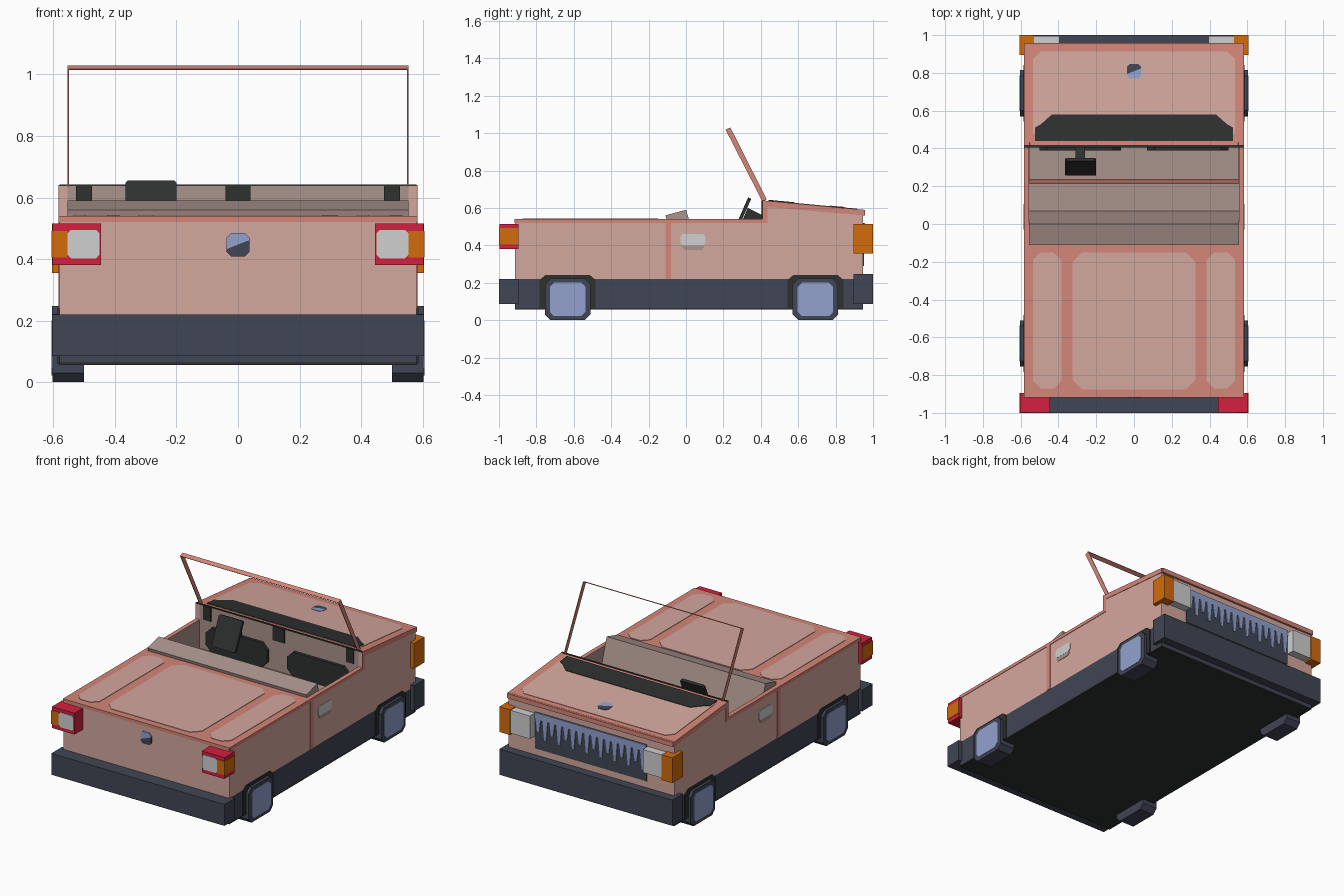
import bpy, bmesh
from mathutils import Vector

if "Cube" in bpy.data.objects:
    bpy.data.objects.remove(bpy.data.objects["Cube"])


def colour(name, r, g, b):
    m = bpy.data.materials.new(name)
    lin = [((c / 255 + 0.055) / 1.055) ** 2.4 for c in (r, g, b)] + [1]
    m.diffuse_color = lin
    m.use_nodes = True
    m.node_tree.nodes["Principled BSDF"].inputs["Base Color"].default_value = lin
    return m


PAINT = colour("pale pink paint", 212, 168, 158)
TRIM = colour("salmon trim", 212, 134, 120)
CABIN = colour("dusty interior", 170, 147, 140)
SLATE = colour("slate plastic", 64, 70, 85)
BLACK = colour("black plastic", 46, 49, 47)
BLUE = colour("pale blue metal", 146, 162, 206)
RED = colour("red lamp", 212, 32, 62)
AMBER = colour("amber lamp", 212, 108, 12)
CLEAR = colour("clear lamp", 208, 208, 208)

X, Y, Z = Vector((1, 0, 0)), Vector((0, 1, 0)), Vector((0, 0, 1))


def prism(name, pts, origin, u, v, depth, *mats):
    """Outline in the plane u, v, extruded along u x v."""
    bm = bmesh.new()
    u, v = u.normalized(), v.normalized()
    face = bm.faces.new([bm.verts.new(Vector(origin) + u * a + v * b) for a, b in pts])
    ext = bmesh.ops.extrude_face_region(bm, geom=[face])
    moved = [g for g in ext["geom"] if isinstance(g, bmesh.types.BMVert)]
    bmesh.ops.translate(bm, verts=moved, vec=u.cross(v) * depth)
    bmesh.ops.recalc_face_normals(bm, faces=bm.faces)
    me = bpy.data.meshes.new(name)
    bm.to_mesh(me)
    bm.free()
    ob = bpy.data.objects.new(name, me)
    bpy.context.collection.objects.link(ob)
    for m in mats:
        me.materials.append(m)
    return ob


def slab(name, pts, x0, x1, *mats):
    """Side profile (y, z) extruded across x."""
    return prism(name, pts, (min(x0, x1), 0, 0), Y, Z, abs(x1 - x0), *mats)


def rect(a0, a1, b0, b1, c=0):
    """Rectangle outline with optional cut corners."""
    if not c:
        return [(a0, b0), (a1, b0), (a1, b1), (a0, b1)]
    return [(a0 + c, b0), (a1 - c, b0), (a1, b0 + c), (a1, b1 - c),
            (a1 - c, b1), (a0 + c, b1), (a0, b1 - c), (a0, b0 + c)]


def box(name, x0, x1, y0, y1, z0, z1, mat):
    return slab(name, rect(y0, y1, z0, z1), x0, x1, mat)


def paint_body(ob):
    # trim on upward faces, interior colour inside the cabin
    for p in ob.data.polygons:
        c, n = p.center, p.normal
        inner = abs(n.x) > 0.5 and abs(c.x) < 0.57
        if inner or (-0.01 < c.y < 0.42 and 0.3 < c.z < 0.52 and abs(n.x) < 0.5):
            p.material_index = 2
        elif n.z > 0.5:
            p.material_index = 1


# Body shell: notched centre and full-height sides
TAIL, NOSE, DECK, COWL = -0.915, 0.945, 0.54, 0.41
lower = [(TAIL, 0.22), (NOSE, 0.22), (NOSE, 0.59), (COWL, 0.64)]
centre = slab("body_centre", lower + [(COWL, 0.36), (0, 0.36), (0, DECK), (TAIL, DECK)],
              -0.555, 0.555, PAINT, TRIM, CABIN)
paint_body(centre)
for s in (-1, 1):
    side = slab("body_side", lower + [(COWL, DECK), (TAIL, DECK)],
                s * 0.555, s * 0.58, PAINT, TRIM, CABIN)
    paint_body(side)

# Lower chassis and bumpers
box("chassis", -0.58, 0.58, TAIL, NOSE, 0.065, 0.22, SLATE)
box("underfloor", -0.58, 0.58, TAIL, NOSE, 0.056, 0.065, BLACK)
box("rear_bumper", -0.605, 0.605, -1, -0.895, 0.085, 0.22, SLATE)
box("front_bumper", -0.605, 0.605, 0.895, 1, 0.085, 0.247, SLATE)

# Trim bands along the top edges
edge = [(TAIL, DECK), (COWL, DECK), (COWL, 0.64), (0.95, 0.59), (0.95, 0.56),
        (0.435, 0.605), (0.435, 0.52), (TAIL, 0.52)]
for s in (-1, 1):
    slab("side_trim", edge, s * 0.58, s * 0.583, TRIM)
    box("door_seam", s * 0.58, s * 0.583, -0.11, -0.08, 0.22, 0.52, TRIM)
    slab("door_handle", rect(-0.03, 0.105, 0.4, 0.46, 0.012), s * 0.58, s * 0.584, CLEAR)
    slab("handle_recess", rect(-0.02, 0.095, 0.375, 0.41, 0.012), s * 0.58, s * 0.583, CABIN)
box("tail_trim", -0.58, 0.58, TAIL - 0.003, TAIL, 0.52, DECK, TRIM)
box("nose_trim", -0.58, 0.58, NOSE, 0.958, 0.56, 0.589, TRIM)

# Pale panels on the rear deck
top = (0, 0, DECK)
prism("deck_panel", rect(-0.325, 0.325, -0.875, -0.15, 0.05), top, X, Y, 0.003, PAINT)
for s in (-1, 1):
    x0, x1 = sorted((s * 0.385, s * 0.535))
    prism("deck_side_panel", rect(x0, x1, -0.87, -0.15, 0.04), top, X, Y, 0.003, PAINT)

# Sloping hood: panel, air intake and two-tone badge
slope = Vector((0, NOSE - COWL, -0.05))
hood = (0, COWL, 0.64)
prism("hood_panel", rect(-0.535, 0.535, 0.03, 0.505, 0.04), hood, X, slope, 0.003, PAINT)
prism("air_intake", [(-0.525, 0.03), (0.525, 0.03), (0.525, 0.1), (0.49, 0.12), (0.435, 0.17),
                     (-0.435, 0.17), (-0.49, 0.12), (-0.525, 0.1)], hood, X, slope, 0.006, BLACK)


def badge(name, origin, u, v, flip):
    r, c, d = 0.038, 0.022, 0.015
    low = [(-r, -d), (-r, -c), (-c, -r), (c, -r), (r, -c), (r, d)]
    high = [(-a, -b) for a, b in low]
    prism(name + "_lower", low, origin, u, v, 0.006, BLUE if flip else SLATE)
    prism(name + "_upper", high, origin, u, v, 0.006, SLATE if flip else BLUE)


badge("hood_badge", Vector(hood) + slope.normalized() * 0.4, X, slope, True)
badge("tail_badge", (0, TAIL, 0.447), X, Z, False)

# Wheels with arches
for s in (-1, 1):
    for y in (-0.633, 0.692):
        arch = [(y - 0.15, 0.06), (y + 0.15, 0.06), (y + 0.15, 0.215), (y + 0.12, 0.24),
                (y - 0.12, 0.24), (y - 0.15, 0.215)]
        slab("wheel_arch", arch, s * 0.57, s * 0.586, BLACK)
        slab("tyre", rect(y - 0.122, y + 0.122, 0, 0.222, 0.03), s * 0.5, s * 0.603, SLATE)
        slab("hub", rect(y - 0.095, y + 0.095, 0.022, 0.2, 0.022), s * 0.6, s * 0.606, BLUE)

# Lamps
for s in (-1, 1):
    box("tail_lamp", s * 0.445, s * 0.603, -0.997, -0.895, 0.38, 0.515, RED)
    box("tail_indicator", s * 0.555, s * 0.606, -1, -0.896, 0.405, 0.492, AMBER)
    x0, x1 = sorted((s * 0.45, s * 0.555))
    prism("reverse_lamp", rect(x0, x1, 0.402, 0.495, 0.012), (0, -0.995, 0), X, Z, 0.005, CLEAR)
    box("front_indicator", s * 0.53, s * 0.605, 0.895, 1, 0.355, 0.515, AMBER)
    box("headlamp", s * 0.395, s * 0.53, NOSE, 0.995, 0.365, 0.51, CLEAR)

# Grille with tapering bars
box("grille", -0.39, 0.39, NOSE, 0.951, 0.29, 0.52, SLATE)
box("grille_band", -0.39, 0.39, 0.951, 0.956, 0.48, 0.52, BLUE)
BARS = 16
for i in range(BARS):
    x = 0.78 * ((i + 0.5) / BARS - 0.5)
    tip = 0.36 + 0.04 * (i % 2)
    prism("grille_bar", [(x - 0.018, 0.48), (x - 0.007, tip), (x + 0.007, tip), (x + 0.018, 0.48)],
          (0, 0.956, 0), X, Z, 0.005, BLUE)

# Bench seat and dashboard
slab("seat_back", [(-0.11, 0.56), (0, 0.59), (0.07, 0.36), (0, 0.35), (-0.1, 0.52)],
     -0.555, 0.555, CABIN)
for x, w in ((-0.5, 0.026), (0, 0.04), (0.5, 0.026)):
    box("dash_vent", x - w, x + w, 0.404, COWL, 0.55, 0.638, BLACK)
for s in (-1, 1):
    x0, x1 = sorted((s * 0.07, s * 0.5))
    prism("footwell", rect(x0, x1, 0.365, 0.52, 0.04), (0, COWL, 0), X, Z, 0.02, BLACK)

# Steering wheel
prism("steering_wheel", rect(-0.365, -0.2, 0, 0.19, 0.008), (0, 0.272, 0.475),
      X, Vector((0, 0.075, 0.17)), 0.018, BLACK)
slab("steering_column", [(0.305, 0.54), (0.33, 0.6), (COWL, 0.56), (COWL, 0.5)],
     -0.31, -0.26, BLACK)

# Open windscreen frame
for s in (-1, 1):
    slab("windscreen_post", [(0.408, 0.635), (0.432, 0.645), (0.237, 1.03), (0.212, 1.018)],
         s * 0.55, s * 0.554, TRIM)
slab("windscreen_top", [(0.212, 1.018), (0.214, 1.015), (0.239, 1.027), (0.237, 1.03)],
     -0.554, 0.554, TRIM)
box("windscreen_seal", -0.58, 0.58, 0.406, 0.417, 0.637, 0.643, BLACK)
